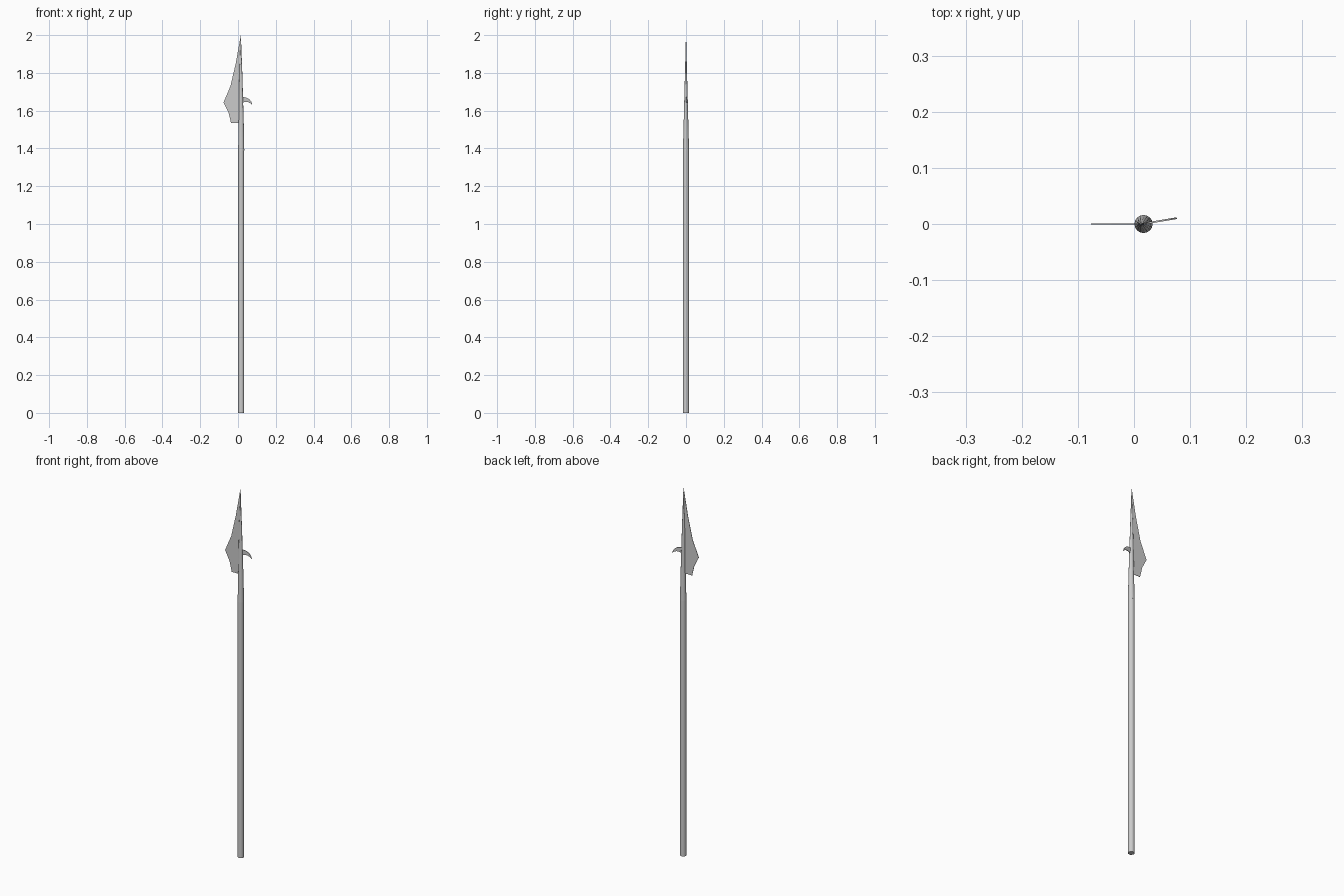
import bpy, bmesh, math
from mathutils import Matrix

if "Cube" in bpy.data.objects:
    bpy.data.objects.remove(bpy.data.objects["Cube"])

CX = 0.02   # shaft axis


def finish(name, bm, smooth=False):
    bmesh.ops.recalc_face_normals(bm, faces=bm.faces)
    me = bpy.data.meshes.new(name)
    bm.to_mesh(me)
    bm.free()
    ob = bpy.data.objects.new(name, me)
    bpy.context.collection.objects.link(ob)
    if smooth:
        bpy.ops.object.select_all(action='DESELECT')
        ob.select_set(True)
        bpy.context.view_layer.objects.active = ob
        bpy.ops.object.shade_smooth_by_angle(angle=math.radians(30))
    return ob


def loft(name, rings, n=16):
    """Stack of elliptical rings: (centre x, z, radius x, radius y)."""
    bm = bmesh.new()
    loops = []
    for cx, z, rx, ry in rings:
        loops.append([bm.verts.new((cx + rx * math.cos(2 * math.pi * i / n),
                                    ry * math.sin(2 * math.pi * i / n), z))
                      for i in range(n)])
    for a, b in zip(loops, loops[1:]):
        for i in range(n):
            j = (i + 1) % n
            bm.faces.new((a[i], a[j], b[j], b[i]))
    bm.faces.new(loops[0][::-1])
    bm.faces.new(loops[-1])
    return finish(name, bm, True)


def plate(name, points, thick, matrix=Matrix()):
    """Thin plate from an x-z outline, centred on y = 0."""
    bm = bmesh.new()
    face = bm.faces.new([bm.verts.new((x, -thick / 2, z)) for x, z in points])
    new = bmesh.ops.extrude_face_region(bm, geom=[face])['geom']
    bmesh.ops.translate(bm, vec=(0, thick, 0),
                        verts=[v for v in new if isinstance(v, bmesh.types.BMVert)])
    bm.transform(matrix)
    return finish(name, bm)


# Wooden shaft
loft("shaft", [(CX - 0.003, 0, 0.016, 0.016), (CX - 0.003, 1.39, 0.016, 0.016)])

# Tapering socket and spike
loft("socket_spike", [(CX - 0.003, 1.39, 0.0162, 0.0162), (CX - 0.003, 1.53, 0.0135, 0.0125),
                      (CX - 0.005, 1.78, 0.0085, 0.006), (CX - 0.005, 2.0, 0.0004, 0.0004)])

# Broad axe-like blade
plate("blade", [(0.015, 2.0), (-0.012, 1.85), (-0.04, 1.73), (-0.077, 1.643),
                (-0.05, 1.59), (-0.037, 1.535), (0.015, 1.535)], 0.002)

# Back hook, turned slightly about the shaft
turn = (Matrix.Translation((CX, 0.001, 0)) @ Matrix.Rotation(math.radians(9.5), 4, 'Z'))
plate("hook", [(0.0, 1.672), (0.014, 1.671), (0.028, 1.668), (0.042, 1.659),
               (0.051, 1.647), (0.057, 1.631), (0.045, 1.641), (0.033, 1.646),
               (0.02, 1.646), (0.0, 1.642)], 0.003, turn)
